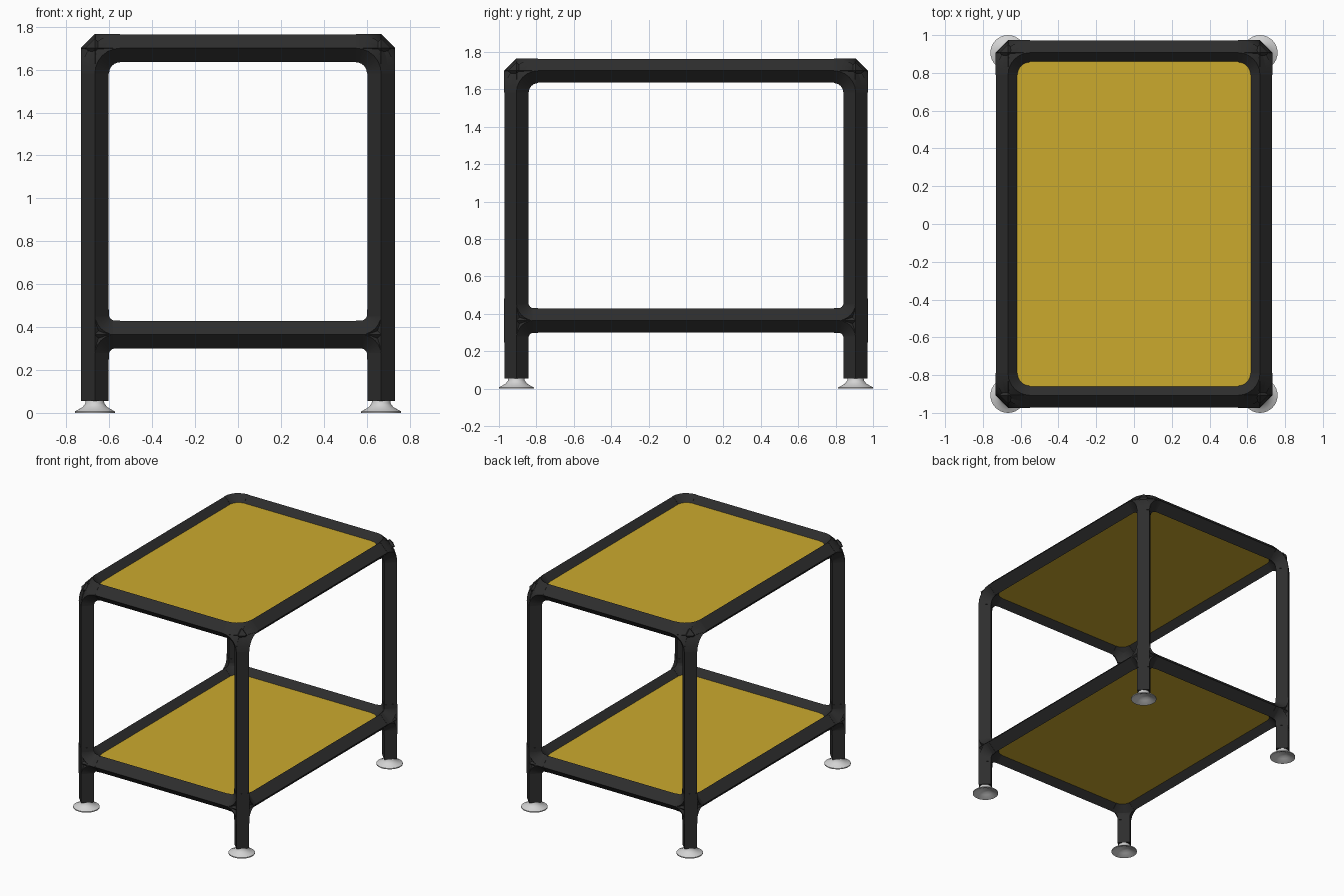
import bpy, bmesh, math
from mathutils import Vector

cube = bpy.data.objects.get("Cube")
if cube:
    bpy.data.objects.remove(cube, do_unlink=True)

# Main dimensions
CX, CY = 0.667, 0.907          # leg axes
TOP, LOW = 1.70, 0.365         # rail axis heights
BEND = 0.117                   # fitting reach from the corner
FIT, TUBE = 0.066, 0.064       # half-diagonals of the diamond sections
X, Y, Z = Vector((1, 0, 0)), Vector((0, 1, 0)), Vector((0, 0, 1))


def material(name, rgb, rough):
    m = bpy.data.materials.new(name)
    m.use_nodes = True
    m.diffuse_color = (*rgb, 1)
    bsdf = m.node_tree.nodes["Principled BSDF"]
    bsdf.inputs["Base Color"].default_value = (*rgb, 1)
    bsdf.inputs["Roughness"].default_value = rough
    return m


BLACK = material("black tube", (0.027, 0.027, 0.027), 0.6)
YELLOW = material("yellow panel", (0.60, 0.40, 0.027), 0.6)
GREY = material("pale grey foot", (0.65, 0.65, 0.65), 0.5)


def finish(bm, name, mat, smooth=None):
    bmesh.ops.recalc_face_normals(bm, faces=bm.faces)
    me = bpy.data.meshes.new(name)
    bm.to_mesh(me)
    bm.free()
    me.materials.append(mat)
    ob = bpy.data.objects.new(name, me)
    bpy.context.collection.objects.link(ob)
    if smooth:
        bpy.ops.object.select_all(action='DESELECT')
        ob.select_set(True)
        bpy.context.view_layer.objects.active = ob
        bpy.ops.object.shade_smooth_by_angle(angle=math.radians(smooth))
    return ob


def sweep(bm, stations, r):
    """Skin diamond sections; each station is (centre, side axis, other axis)."""
    rings = [[bm.verts.new(p + d * r) for d in (a, b, -a, -b)] for p, a, b in stations]
    for r0, r1 in zip(rings, rings[1:]):
        for i in range(4):
            j = (i + 1) % 4
            bm.faces.new((r0[i], r0[j], r1[j], r1[i]))
    bm.faces.new(rings[0])
    bm.faces.new(rings[-1])


def bar(bm, p, q, r):
    d = (q - p).normalized()
    a = X if abs(d.x) < 0.5 else Y
    b = d.cross(a)
    sweep(bm, [(p, a, b), (q, a, b)], r)


def bend(bm, hub, u, w, reach, r, steps=6):
    """Quarter bend joining the arm along u to the arm along w."""
    stations = []
    for i in range(steps + 1):
        t = math.pi / 2 * i / steps
        out = -(u * math.sin(t) + w * math.cos(t))
        stations.append((hub + (u + w) * reach + out * reach, out, u.cross(w)))
    sweep(bm, stations, r)


def tube(name, p, q):
    bm = bmesh.new()
    bar(bm, p, q, TUBE)
    finish(bm, name, BLACK)


# Foot: hollow flared cup, outside then underside
FOOT = [(0.0, 0.062), (0.042, 0.062), (0.044, 0.045), (0.056, 0.028), (0.078, 0.015),
        (0.093, 0.007), (0.093, 0.0), (0.086, 0.002), (0.05, 0.018), (0.03, 0.03), (0.0, 0.032)]


def foot(name, x, y):
    bm = bmesh.new()
    verts = [bm.verts.new((r, 0, z)) for r, z in FOOT]
    edges = [bm.edges.new(e) for e in zip(verts, verts[1:])]
    bmesh.ops.spin(bm, geom=verts + edges, cent=(0, 0, 0), axis=(0, 0, 1),
                   angle=math.tau, steps=32)
    bmesh.ops.remove_doubles(bm, verts=bm.verts, dist=0.0005)
    finish(bm, name, GREY, 40).location = (x, y, 0)


# Corners: legs, feet and fittings
for sx, side in ((1, "left"), (-1, "right")):
    for sy, end in ((-1, "front"), (1, "back")):
        tag = f"{end}_{side}"
        u, v = -sx * X, -sy * Y
        base = Vector((sx * CX, sy * CY, 0))
        top, low = base + Z * TOP, base + Z * LOW

        tube(f"{tag}_lower_leg", base + Z * 0.055, low - Z * BEND)
        tube(f"{tag}_upper_leg", low + Z * BEND, top - Z * BEND)
        foot(f"{tag}_foot", base.x, base.y)

        # Three-way rounded corner
        bm = bmesh.new()
        for a, b in ((u, v), (u, -Z), (v, -Z)):
            bend(bm, top, a, b, BEND, FIT)
        core = [bm.verts.new(top + s * d * 0.045) for d in (X, Y, Z) for s in (1, -1)]
        bmesh.ops.convex_hull(bm, input=core)
        finish(bm, f"{tag}_top_corner_fitting", BLACK, 30)

        # Lower joint with a through leg and small fillets
        bm = bmesh.new()
        bar(bm, low - Z * BEND, low + Z * BEND, FIT)
        bend(bm, low, u, v, BEND, FIT)
        for arm in (u, v):
            bar(bm, low, low + arm * BEND, FIT)
            for d in (Z, -Z):
                bend(bm, low, arm, d, 0.095, FIT * 0.98)
        finish(bm, f"{tag}_lower_joint_fitting", BLACK, 30)

# Rails and shelf panels on both levels
for level, z in (("top", TOP), ("lower", LOW)):
    ex, ey = CX - BEND, CY - BEND
    for s, end, side in ((-1, "front", "right"), (1, "back", "left")):
        tube(f"{level}_{end}_rail", Vector((-ex, s * CY, z)), Vector((ex, s * CY, z)))
        tube(f"{level}_{side}_rail", Vector((s * CX, -ey, z)), Vector((s * CX, ey, z)))
    bm = bmesh.new()
    bmesh.ops.create_cube(bm, size=2)
    bmesh.ops.scale(bm, vec=(CX - 0.035, CY - 0.035, 0.016), verts=bm.verts)
    finish(bm, f"{level}_shelf_panel", YELLOW).location = (0, 0, z)
